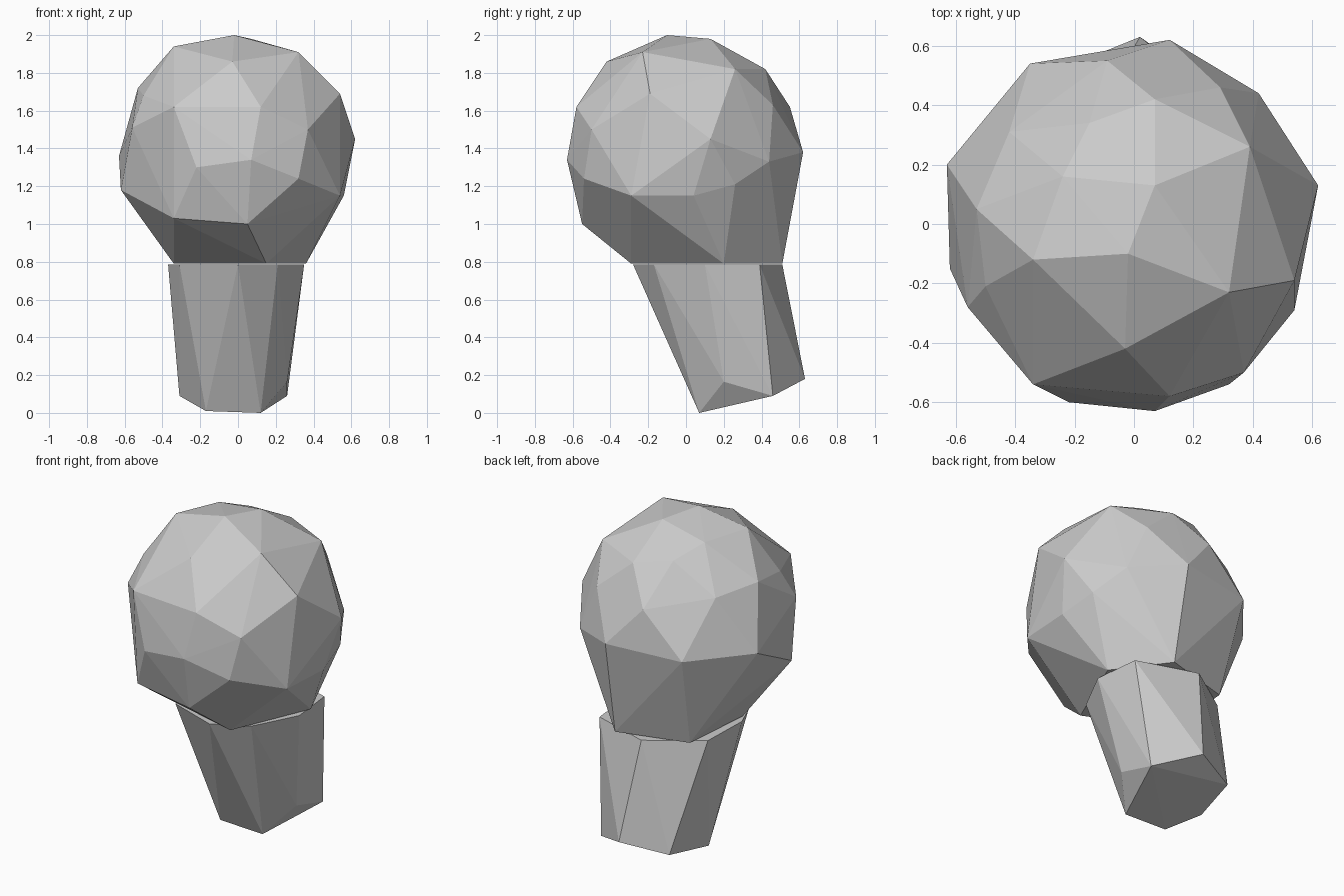
import bpy, bmesh

grey = bpy.data.materials.new("plain grey")
grey.diffuse_color = (0.6, 0.6, 0.6, 1)


def faceted_hull(name, points):
    """Flat-shaded convex lump wrapped around a few corner points."""
    bm = bmesh.new()
    for p in points:
        bm.verts.new(p)
    res = bmesh.ops.convex_hull(bm, input=bm.verts)
    loose = [v for v in res["geom_interior"] if isinstance(v, bmesh.types.BMVert)]
    bmesh.ops.delete(bm, geom=loose, context='VERTS')
    bmesh.ops.recalc_face_normals(bm, faces=bm.faces)
    mesh = bpy.data.meshes.new(name)
    bm.to_mesh(mesh)
    bm.free()
    mesh.materials.append(grey)
    obj = bpy.data.objects.new(name, mesh)
    bpy.context.collection.objects.link(obj)
    return obj


# Crown: rough faceted ball narrowing to a flat base
crown_top = [
    (-.02, -.10, 2.0), (.07, .13, 1.98), (-.34, -.12, 1.94), (-.24, .16, 1.93),
    (.32, -.23, 1.91), (-.03, -.42, 1.86), (-.15, .34, 1.86), (.39, .26, 1.82),
    (.07, .42, 1.82)]
crown_upper = [
    (-.53, .05, 1.72), (-.50, -.21, 1.68), (-.42, .31, 1.69), (.54, -.19, 1.69),
    (-.34, -.54, 1.62), (.12, -.58, 1.62), (.29, .46, 1.63), (-.09, .55, 1.62)]
crown_middle = [
    (.37, -.50, 1.50), (-.56, -.28, 1.51), (.62, .13, 1.45), (.12, .62, 1.38),
    (-.63, .20, 1.36), (-.35, .54, 1.36), (.07, -.63, 1.34), (.42, .44, 1.33),
    (-.22, -.60, 1.30)]
crown_lower = [
    (.32, -.54, 1.24), (.52, .26, 1.21), (-.62, -.15, 1.18), (.54, -.29, 1.15),
    (.56, .04, 1.15), (-.34, -.50, 1.03), (.05, -.55, 1.0)]
crown_base = [(x, y, .79) for x, y in
              [(.15, -.29), (.36, .20), (.13, .51), (-.30, .39), (-.34, -.07)]]
faceted_hull("crown", crown_top + crown_upper + crown_middle + crown_lower + crown_base)

# Trunk: leaning prism with a slanted foot
trunk_top = [(x, y, .785) for x, y in
             [(0, -.28), (.21, -.17), (.35, .10), (.32, .39), (-.05, .51),
              (-.36, .30), (-.37, -.02), (-.31, -.17)]]
trunk_foot = [(-.17, .07, .01), (.12, .07, 0), (.26, .20, .165), (.26, .46, .09),
              (.02, .63, .18), (-.25, .52, .13), (-.31, .22, .09)]
faceted_hull("trunk", trunk_top + trunk_foot)
